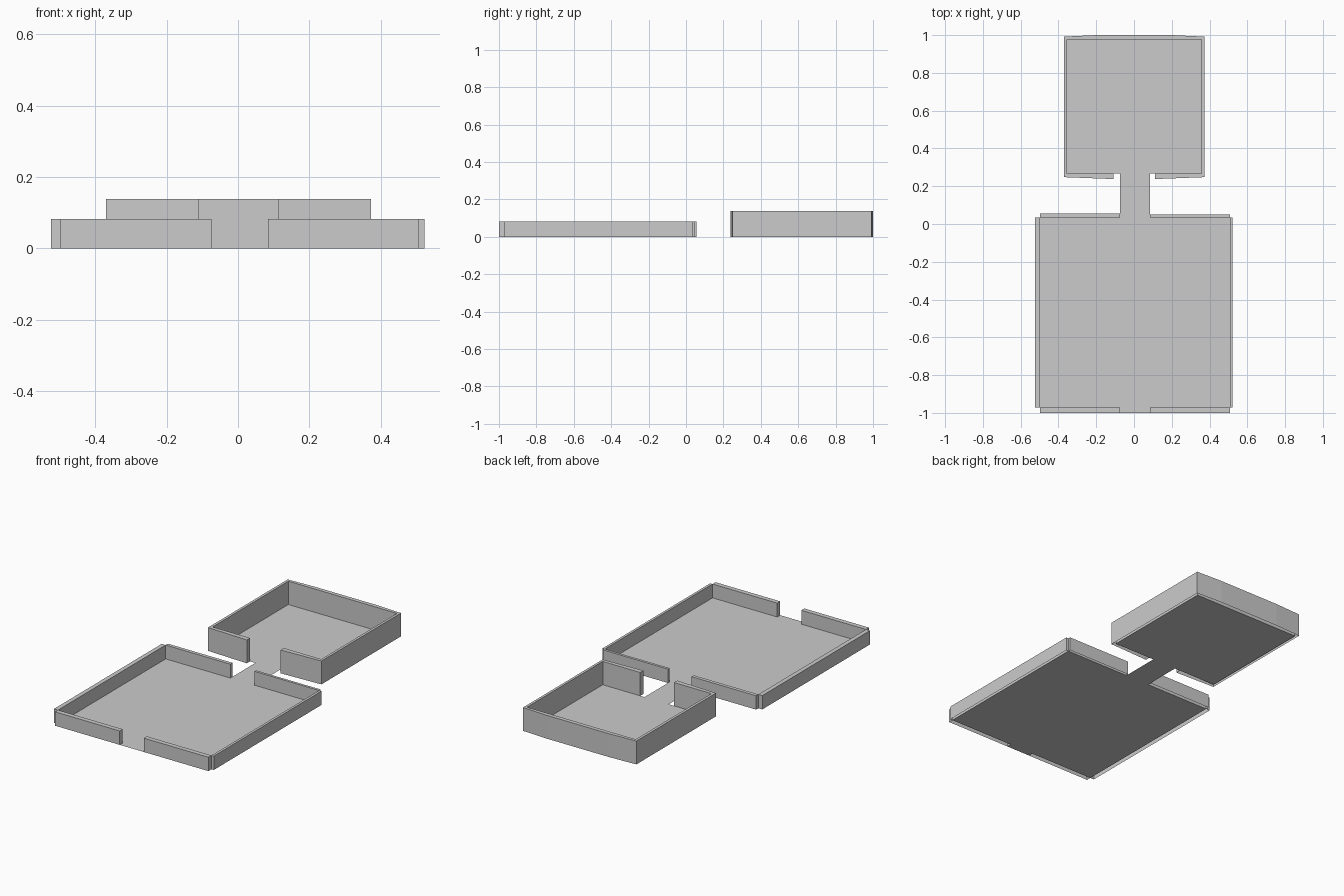
import bpy
import bmesh

if "Cube" in bpy.data.objects:
    bpy.data.objects.remove(bpy.data.objects["Cube"])


def make_object(name, bm):
    mesh = bpy.data.meshes.new(name)
    bm.to_mesh(mesh)
    bm.free()
    obj = bpy.data.objects.new(name, mesh)
    bpy.context.collection.objects.link(obj)
    return obj


def flat(name, outline):
    """Single sheet on the ground, outline counter-clockwise."""
    bm = bmesh.new()
    bm.faces.new([bm.verts.new((x, y, 0)) for x, y in outline])
    return make_object(name, bm)


def wall(name, outline, height):
    """Upright wall with a top and sides, open underneath."""
    bm = bmesh.new()
    low = [bm.verts.new((x, y, 0)) for x, y in outline]
    high = [bm.verts.new((x, y, height)) for x, y in outline]
    bm.faces.new(high)
    n = len(outline)
    for i in range(n):
        j = (i + 1) % n
        bm.faces.new((low[i], low[j], high[j], high[i]))
    return make_object(name, bm)


def box(x0, x1, y0, y1):
    return [(x0, y0), (x1, y0), (x1, y1), (x0, y1)]


# Key plan lines
L, R = -0.497, 0.507            # large room floor sides
DL, DR = -0.074, 0.084          # doorway and corridor sides
F, B = -0.972, 0.034            # large room floor front and back
SL, SR = -0.354, 0.357          # small room floor sides
SF, SB = 0.268, 0.976           # small room floor front and back

# One continuous floor: front sill, large room, corridor, small room
flat("floor", [
    (DL, -1), (DR, -1), (DR, F), (R, F), (R, B), (DR, B), (DR, SF), (SR, SF),
    (SR, SB), (SL, SB), (SL, SF), (DL, SF), (DL, B), (L, B), (L, F), (DL, F)])

# Large room walls, with small open notches at the corners
LOW = 0.082
for name, outline in {
    "large_wall_front_left": box(L, DL, -1, F),
    "large_wall_front_right": box(DR, R, -1, F),
    "large_wall_back_left": box(L, DL, B, 0.055),
    "large_wall_back_right": box(DR, R, B, 0.049),
    "large_wall_left": box(-0.523, L, F, B),
    "large_wall_right": box(R, 0.522, F, B),
}.items():
    wall(name, outline, LOW)

# Small room wall: one ring with a doorway and a slightly bowed back
wall("small_room_wall", [
    (-0.109, 0.238), (-0.109, SF), (SL, SF), (SL, SB), (SR, SB), (SR, SF),
    (0.112, SF), (0.112, 0.238), (0.372, 0.248), (0.372, 0.992), (0.2, 1.0),
    (-0.2, 1.0), (-0.37, 0.992), (-0.37, 0.248)], 0.138)
